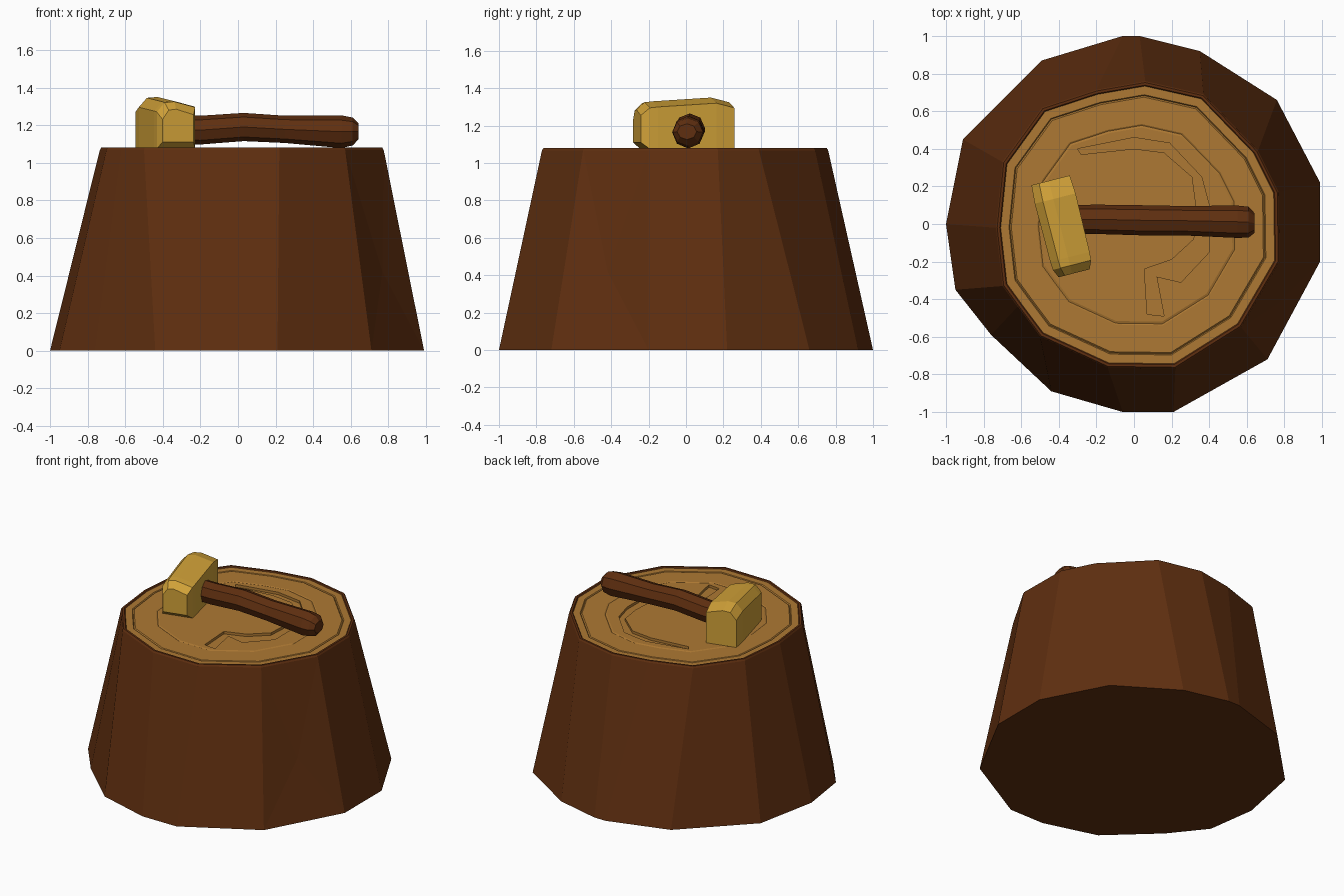
import bpy, bmesh, math
from mathutils import Vector

if "Cube" in bpy.data.objects:
    bpy.data.objects.remove(bpy.data.objects["Cube"])


def material(name, rgb):
    m = bpy.data.materials.new(name)
    m.diffuse_color = (*rgb, 1)
    m.use_nodes = True
    m.node_tree.nodes["Principled BSDF"].inputs["Base Color"].default_value = m.diffuse_color
    return m


BARK = material("dark bark brown", (0.115, 0.028, 0.005))
WOOD = material("cut wood tan", (0.42, 0.19, 0.033))
GOLD = material("golden metal", (0.64, 0.36, 0.04))


def loft(name, rings, mats, rule=None, skip=None):
    """Join equal rings of points with quads, cap both ends."""
    bm = bmesh.new()
    vs = [[bm.verts.new(p) for p in r] for r in rings]
    n = len(rings[0])
    for k in range(len(rings) - 1):
        for i in range(n):
            j = (i + 1) % n
            quad = [vs[k][i], vs[k][j], vs[k + 1][j], vs[k + 1][i]]
            if skip and skip[:2] == (k, i):
                # facet meeting at a notch tip
                tip = bm.verts.new(skip[2])
                for a in range(4):
                    bm.faces.new((quad[a], quad[(a + 1) % 4], tip))
                continue
            f = bm.faces.new(quad)
            f.material_index = rule(k) if rule else 0
    bm.faces.new(vs[0][::-1])
    top = bm.faces.new(vs[-1])
    top.material_index = rule(len(rings)) if rule else 0
    bmesh.ops.recalc_face_normals(bm, faces=bm.faces)
    me = bpy.data.meshes.new(name)
    bm.to_mesh(me)
    bm.free()
    for m in mats:
        me.materials.append(m)
    ob = bpy.data.objects.new(name, me)
    bpy.context.collection.objects.link(ob)
    return ob


# Stump: irregular ground outline and cut outline, clockwise from the back
base = [(-.06, 1), (.03, 1), (.35, .92), (.76, .66), (.99, .22), (.99, -.20),
        (.71, -.72), (.21, -1), (-.06, -1), (-.44, -.89), (-.76, -.59),
        (-.95, -.35), (-1, 0), (-.91, .45), (-.49, .87)]
cut = [(-.2, .715), (.06, .76), (.37, .69), (.66, .39), (.77, .17), (.775, -.20),
       (.57, -.55), (.22, -.77), (-.14, -.765), (-.5, -.6), (-.62, -.44),
       (-.70, -.33), (-.735, -.02), (-.70, .33), (-.49, .62)]


def cut_ring(s, z):
    return [(x * s, y * s, z) for x, y in cut]


rings = [[(x, y, 0) for x, y in base],
         cut_ring(1, 1.068), cut_ring(.99, 1.08), cut_ring(.972, 1.08),
         cut_ring(.965, 1.073),                                  # bark rim
         cut_ring(.905, 1.073), cut_ring(.898, 1.066), cut_ring(.888, 1.073),
         cut_ring(.70, 1.073), cut_ring(.69, 1.069), cut_ring(.675, 1.073)]
stump = loft("stump", rings, [BARK, WOOD], lambda k: 1 if k >= 4 else 0,
             skip=(0, 5, (.768, -.42, .42)))

# Growth ring crack carved into the cut surface
crack = [(-.30, .40), (0, .46), (.19, .43), (.36, .25), (.40, .10), (.40, -.15),
         (.25, -.31), (.12, -.28), (.16, -.49), (.07, -.48), (.055, -.24),
         (.20, -.19), (.32, -.08), (.33, .10), (.31, .25), (.16, .38),
         (0, .40), (-.28, .37)]
cutter = loft("crack_cutter", [[(x, y, z) for x, y in crack] for z in (1.055, 1.12)],
              [BARK, WOOD], lambda k: 1)
for p in cutter.data.polygons:
    p.material_index = 1
cutter.hide_render = True
mod = stump.modifiers.new("crack", 'BOOLEAN')
mod.operation = 'DIFFERENCE'
mod.solver = 'EXACT'
mod.object = cutter
dg = bpy.context.evaluated_depsgraph_get()
stump.data = bpy.data.meshes.new_from_object(stump.evaluated_get(dg))
stump.modifiers.clear()
bpy.data.objects.remove(cutter)

# Hammer head: faceted block lofted along its turned axis
d, n, c = Vector((.245, -.97, 0)), Vector((.97, .245, 0)), Vector((-.3825, -.01, 0))
head = []
for s, w, zb, zt in [(-.25, .105, 1.075, 1.325), (-.15, .112, 1.075, 1.35),
                     (.17, .108, 1.075, 1.33), (.215, .105, 1.075, 1.325),
                     (.26, .085, 1.11, 1.285)]:
    prof = [(-w, zb), (w, zb), (w, zt - .03), (-.01, zt), (-w * .6, zt - .005), (-w, zt - .055)]
    head.append([c + d * s + n * v + Vector((0, 0, z)) for v, z in prof])
loft("hammer_head", head, [GOLD])

# Handle: eight sided, slightly bowed shaft with a swollen grip end
shaft = []
for x, y, ry, zb, zt in [(-.36, .025, .075, 1.10, 1.25), (-.2, .025, .078, 1.097, 1.25),
                         (.03, .02, .08, 1.115, 1.265), (.25, .018, .078, 1.105, 1.25),
                         (.55, .012, .086, 1.078, 1.252), (.61, .01, .082, 1.092, 1.24),
                         (.642, .005, .052, 1.125, 1.21)]:
    zc, rz = (zb + zt) / 2, (zt - zb) / 2
    shaft.append([(x, y + ry * math.cos(a), zc + rz * math.sin(a))
                  for a in (math.tau * i / 8 for i in range(8))])
loft("hammer_handle", shaft, [BARK])
